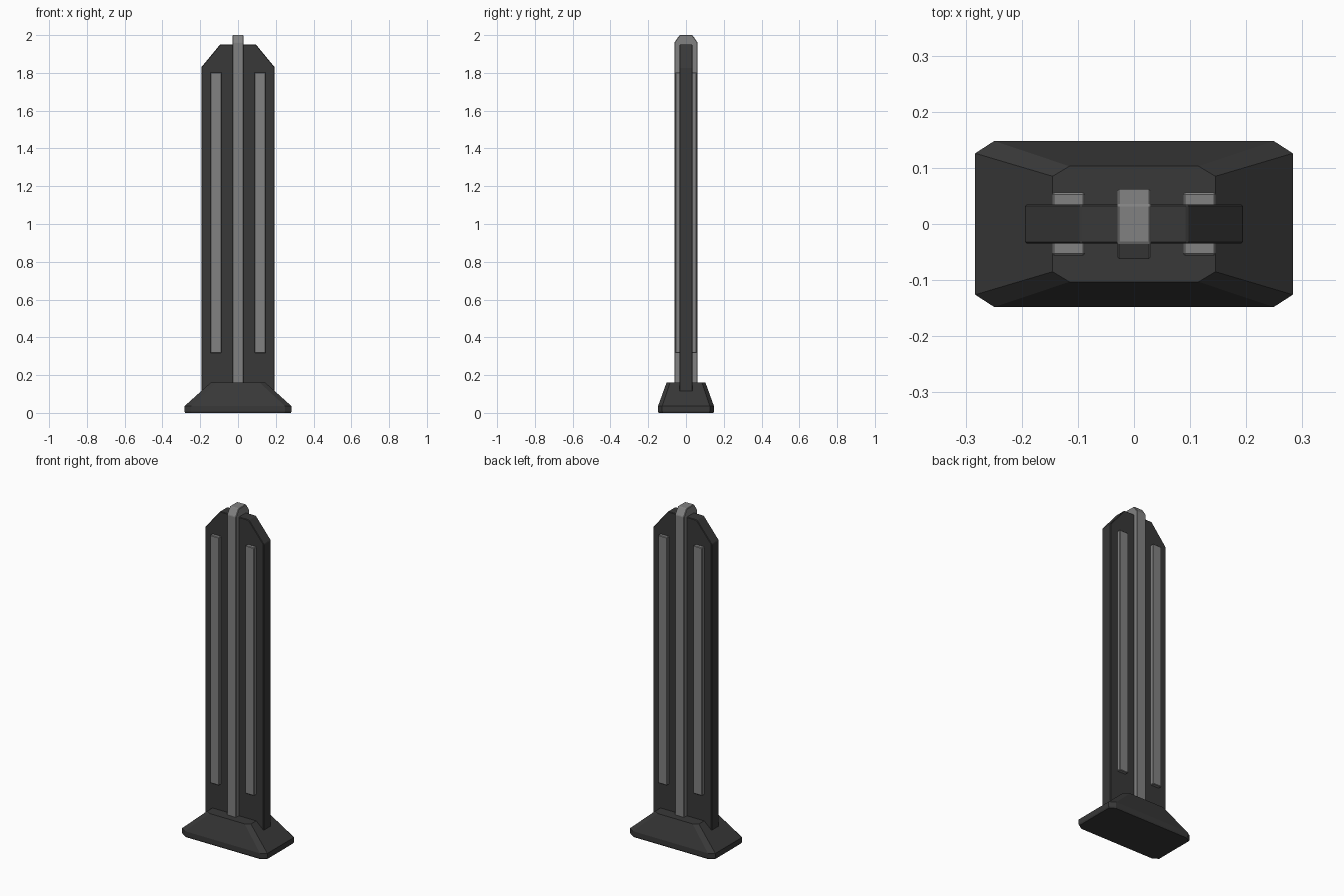
import bpy, bmesh

if "Cube" in bpy.data.objects:
    bpy.data.objects.remove(bpy.data.objects["Cube"])

def material(name, v):
    m = bpy.data.materials.new(name)
    m.diffuse_color = (v, v, v, 1)
    m.use_nodes = True
    m.node_tree.nodes["Principled BSDF"].inputs["Base Color"].default_value = m.diffuse_color
    return m

dark = material("dark_grey", 0.04)
light = material("light_grey", 0.22)

def loft(name, rings, mat, bevel=0.0):
    """Closed solid through matching rings of 3D points."""
    bm = bmesh.new()
    loops = [[bm.verts.new(p) for p in r] for r in rings]
    n = len(loops[0])
    for a, b in zip(loops, loops[1:]):
        for i in range(n):
            j = (i + 1) % n
            bm.faces.new((a[i], a[j], b[j], b[i]))
    bm.faces.new(loops[0][::-1])
    bm.faces.new(loops[-1])
    bmesh.ops.recalc_face_normals(bm, faces=bm.faces)
    me = bpy.data.meshes.new(name)
    bm.to_mesh(me)
    bm.free()
    me.materials.append(mat)
    ob = bpy.data.objects.new(name, me)
    bpy.context.collection.objects.link(ob)
    if bevel:
        mod = ob.modifiers.new("bevel", 'BEVEL')
        mod.width = bevel
        mod.segments = 1
    return ob

def octagon(x, y, cx, cy, z):
    return [(x - cx, -y, z), (x, -y + cy, z), (x, y - cy, z), (x - cx, y, z),
            (-x + cx, y, z), (-x, y - cy, z), (-x, -y + cy, z), (-x + cx, -y, z)]

def clipped(half, z0, zs, z1, top):
    """Upright bar outline with a chamfered top."""
    return [(-half, z0), (half, z0), (half, zs), (top, z1), (-top, z1), (-half, zs)]

# Flared foot with clipped corners
loft("foot", [octagon(0.279, 0.144, 0.033, 0.021, 0),
              octagon(0.283, 0.148, 0.034, 0.022, 0.008),
              octagon(0.283, 0.148, 0.034, 0.022, 0.036),
              octagon(0.145, 0.103, 0.030, 0.018, 0.16)], dark)

# Wide main slab
outline = clipped(0.194, 0.06, 1.83, 1.95, 0.095)
loft("main_slab", [[(x, y, z) for x, z in outline] for y in (-0.035, 0.035)], dark, 0.003)

# Central spine, chamfered at front and back
outline = clipped(0.062, 0.06, 1.96, 2.0, 0.034)
loft("centre_spine", [[(x, y, z) for y, z in outline] for x in (-0.03, 0.03)], light, 0.003)

# Two light strips passing through the slab
for side, s in (("left", -1), ("right", 1)):
    xs, y = sorted((s * 0.0875, s * 0.146)), 0.056
    loft(side + "_light_strip",
         [[(xs[0], -y, z), (xs[1], -y, z), (xs[1], y, z), (xs[0], y, z)]
          for z in (0.317, 1.803)], light, 0.003)
